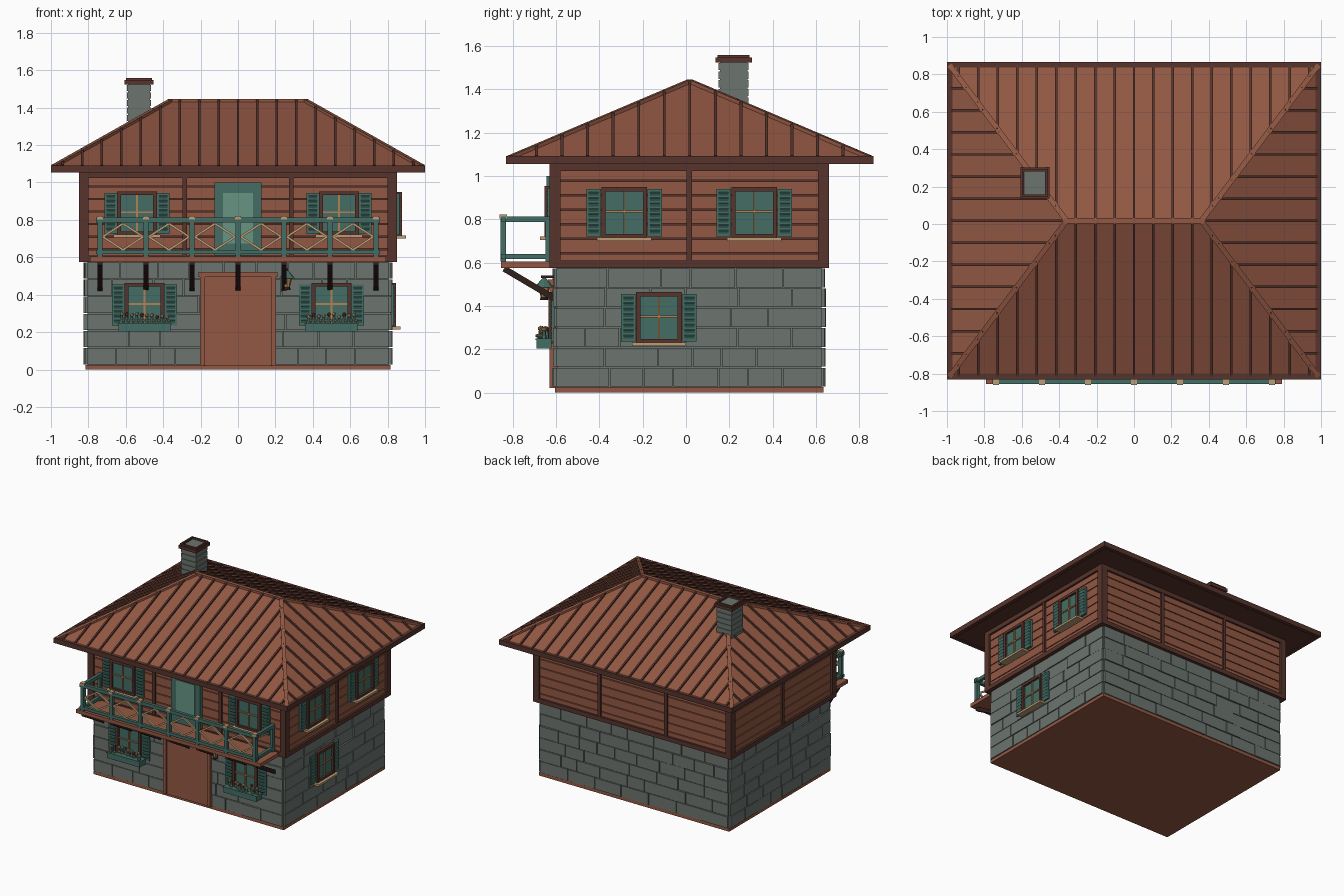
import bpy, bmesh, math, random
from mathutils import Matrix, Vector

random.seed(4)
cube = bpy.data.objects.get("Cube")
if cube:
    bpy.data.objects.remove(cube)

COLOURS = {
    "wood": (0.29, 0.098, 0.057), "dark_wood": (0.095, 0.034, 0.025),
    "stone": (0.15, 0.178, 0.162), "teal": (0.056, 0.155, 0.13),
    "pale_glass": (0.135, 0.30, 0.23), "tan": (0.50, 0.34, 0.18),
    "black_brown": (0.03, 0.013, 0.011), "red": (0.25, 0.035, 0.02),
    "amber": (0.45, 0.22, 0.09),
}
MATS = {}
for label, rgb in COLOURS.items():
    m = bpy.data.materials.new(label)
    m.use_nodes = True
    m.diffuse_color = (*rgb, 1)
    shader = m.node_tree.nodes["Principled BSDF"]
    shader.inputs["Base Color"].default_value = (*rgb, 1)
    shader.inputs["Roughness"].default_value = 0.8
    MATS[label] = m

CY = 0.015                       # house centre in y
T = Matrix.Translation


class Part:
    """One named object gathered from simple solids."""
    def __init__(self, name, frame=Matrix()):
        self.name, self.frame, self.bm, self.mats = name, frame, bmesh.new(), []

    def paint(self, verts, mat):
        if mat not in self.mats:
            self.mats.append(mat)
        for f in {f for v in verts for f in v.link_faces}:
            f.material_index = self.mats.index(mat)

    def box(self, c, s, mat, turn=Matrix()):
        m = self.frame @ T(c) @ turn @ Matrix.Diagonal((*s, 1))
        self.paint(bmesh.ops.create_cube(self.bm, size=1, matrix=m)["verts"], mat)

    def beam(self, p, q, w, h, mat):
        p, q = Vector(p), Vector(q)
        turn = (q - p).to_track_quat('Y', 'Z').to_matrix().to_4x4()
        self.box((p + q) / 2, (w, (q - p).length, h), mat, turn)

    def cone(self, c, r1, r2, depth, mat, sides=8):
        m = self.frame @ T(c)
        self.paint(bmesh.ops.create_cone(self.bm, cap_ends=True, segments=sides, radius1=r1,
                                         radius2=r2, depth=depth, matrix=m)["verts"], mat)

    def ball(self, c, r, mat):
        m = self.frame @ T(c)
        self.paint(bmesh.ops.create_icosphere(self.bm, subdivisions=1, radius=r,
                                              matrix=m)["verts"], mat)

    def done(self):
        mesh = bpy.data.meshes.new(self.name)
        self.bm.to_mesh(mesh)
        self.bm.free()
        for m in self.mats:
            mesh.materials.append(MATS[m])
        ob = bpy.data.objects.new(self.name, mesh)
        bpy.context.collection.objects.link(ob)


# Each wall frame: local x runs along the wall, local -y points outward
SIDES = ["front", "left", "back", "right"]
FRAMES = {s: T((0, CY, 0)) @ Matrix.Rotation(k * math.pi / 2, 4, 'Z') for k, s in enumerate(SIDES)}


def extents(side, hx, hy):
    return (hx, hy) if side in ("front", "back") else (hy, hx)


# Base and cores
p = Part("base_plate", FRAMES["front"])
p.box((0, 0, 0.0125), (1.63, 1.24, 0.025), "wood")
p.done()
p = Part("wall_cores", FRAMES["front"])
p.box((0, 0, 0.3), (1.61, 1.22, 0.56), "stone")
p.box((0, 0, 0.82), (1.63, 1.22, 0.49), "dark_wood")
p.done()

# Stone blocks, planks and timber frame on every side
for side in SIDES:
    frame = FRAMES[side]
    half, depth = extents(side, 0.81, 0.615)
    p = Part(side + "_stone_blocks", frame)
    row = 0.55 / 6
    for r in range(6):
        u = -half
        while u < half:
            end = u + random.uniform(0.13, 0.25)
            if end > half - 0.09:
                end = half
            out = random.uniform(-0.002, 0.006)
            p.box(((u + end) / 2, -depth, 0.025 + row * (r + 0.5)),
                  (end - u - 0.005, 0.02 + 2 * out, row - 0.005), "stone")
            u = end
    p.done()

    half, depth = extents(side, 0.84, 0.635)
    p = Part(side + "_planks", frame)
    for r in range(7):
        p.box((0, -depth + 0.02, 0.576 + 0.067 * (r + 0.5)), (2 * half - 0.02, 0.03, 0.061), "wood")
    p.done()
    p = Part(side + "_timber_frame", frame)
    for z, h in ((0.592, 0.034), (1.04, 0.034)):
        p.box((0, -depth + 0.005, z), (2 * half, 0.03, h), "dark_wood")
    posts = (-0.285, 0.285) if side in ("front", "back") else (0,)
    for u in posts:
        p.box((u, -depth + 0.005, 0.816), (0.025, 0.026, 0.46), "dark_wood")
    p.box((half - 0.015, -depth + 0.015, 0.816), (0.05, 0.05, 0.482), "dark_wood")
    p.done()


# Shuttered windows
def window(name, side, u, z, depth, sill=True):
    p = Part(name, FRAMES[side] @ T((u, -depth, z)))
    p.box((0, -0.004, 0), (0.19, 0.014, 0.22), "teal")
    for s in (-1, 1):
        p.box((s * 0.096, -0.01, 0), (0.02, 0.035, 0.235), "dark_wood")
        p.box((0, -0.01, s * 0.108), (0.21, 0.035, 0.02), "dark_wood")
        p.box((s * 0.141, -0.006, 0), (0.066, 0.018, 0.22), "teal")
        for k in range(8):
            p.box((s * 0.141, -0.015, (k - 3.5) * 0.025), (0.046, 0.008, 0.014), "teal",
                  Matrix.Rotation(0.5, 4, 'X'))
    p.box((0, -0.013, 0), (0.009, 0.012, 0.2), "amber")
    p.box((0, -0.013, 0.005), (0.176, 0.012, 0.009), "amber")
    if sill:
        p.box((0, -0.02, -0.122), (0.25, 0.06, 0.016), "tan")
    p.done()


for s, tag in ((-1, "right"), (1, "left")):
    window("front_upper_window_" + tag, "front", s * 0.54, 0.835, 0.64)
    window("front_lower_window_" + tag, "front", s * 0.5, 0.345, 0.622, False)
    # Flower box below the lower window
    p = Part("flower_box_" + tag, T((s * 0.5, -0.655, 0)))
    p.box((0, 0, 0.225), (0.28, 0.07, 0.042), "teal")
    p.box((0, 0, 0.246), (0.29, 0.078, 0.008), "teal")
    for k in range(10):
        x, y = (k - 4.5) * 0.027, random.uniform(-0.018, 0.018)
        h = random.uniform(0.025, 0.045)
        p.cone((x, y, 0.248 + h / 2), 0.014, 0.006, h, "teal", 6)
        p.ball((x, y, 0.252 + h), 0.012, ("tan", "red", "tan")[k % 3])
        p.ball((x + 0.01, y - 0.015, 0.262), 0.009, "tan")
    p.done()
window("side_upper_window_front", "left", -0.3, 0.83, 0.848)
window("side_upper_window_back", "left", 0.3, 0.83, 0.848)
window("side_lower_window", "left", -0.14, 0.345, 0.818)

# Front door and its frame
p = Part("front_door")
p.box((0, -0.605, 0.26), (0.37, 0.024, 0.48), "wood")
for s in (-1, 1):
    p.box((s * 0.19, -0.612, 0.262), (0.026, 0.036, 0.48), "wood")
p.box((0, -0.615, 0.508), (0.42, 0.045, 0.028), "wood")
p.done()

# Balcony door
p = Part("balcony_door")
p.box((0, -0.628, 0.805), (0.25, 0.03, 0.39), "teal")
p.box((0, -0.645, 0.81), (0.16, 0.006, 0.27), "pale_glass")
p.done()

# Balcony floor, braces and railing
XS = [k * 0.246 for k in range(-3, 4)]
p = Part("balcony_floor")
p.box((0, -0.735, 0.59), (1.58, 0.24, 0.028), "wood")
p.done()
p = Part("balcony_braces")
for x in XS:
    p.beam((x, -0.84, 0.572), (x, -0.6, 0.43), 0.028, 0.028, "black_brown")
p.done()
p = Part("balcony_railing")
for z, h in ((0.628, 0.022), (0.8, 0.026)):
    p.box((0, -0.843, z), (1.52, 0.024, h), "teal")
    for s in (-1, 1):
        p.box((s * 0.74, -0.735, z), (0.024, 0.23, h), "teal")
for x in XS:
    p.box((x, -0.843, 0.705), (0.026, 0.026, 0.2), "teal")
    p.box((x, -0.843, 0.812), (0.034, 0.034, 0.018), "tan")
for s in (-1, 1):
    p.box((s * 0.74, -0.637, 0.705), (0.024, 0.024, 0.2), "teal")
p.done()
p = Part("railing_diamonds")
for x in XS[:-1]:
    for s in (-1, 1):
        for t in (-1, 1):
            mid = x + 0.123
            p.beam((mid + s * 0.108, -0.843, 0.71), (mid, -0.843, 0.71 + t * 0.07),
                   0.012, 0.012, "tan")
p.done()

# Wall lantern beside the door
p = Part("lantern", T((0.262, -0.655, 0)))
p.box((0, 0.02, 0.535), (0.012, 0.07, 0.012), "black_brown")
p.cone((0, 0, 0.508), 0.045, 0.006, 0.045, "teal")
p.cone((0, 0, 0.463), 0.016, 0.026, 0.045, "amber")
p.cone((0, 0, 0.433), 0.02, 0.016, 0.014, "black_brown")
p.done()

# Hipped roof
EX, EY, EZ, RX, RZ = 0.985, 0.83, 1.083, 0.36, 1.435
ROOF = T((0, 0.0175, 0))
p = Part("roof", ROOF)
corners = [(sx * EX, sy * EY, z) for sx in (-1, 1) for sy in (-1, 1) for z in (1.06, EZ)]
verts = [p.bm.verts.new(ROOF @ Vector(c)) for c in corners + [(-RX, 0, RZ), (RX, 0, RZ)]]
bmesh.ops.convex_hull(p.bm, input=verts)
p.paint(verts, "wood")
p.bm.normal_update()
for f in p.bm.faces:
    if f.normal.z < -0.5:
        p.mats += [] if "dark_wood" in p.mats else ["dark_wood"]
        f.material_index = p.mats.index("dark_wood")
p.done()


def slope_point(t, x, y):
    return (x, y, EZ + t * (RZ - EZ) + 0.003)


p = Part("roof_battens", ROOF)
for s in (-1, 1):
    for k in range(-9, 10):
        x = k * 0.104
        t = min(1, (EX - abs(x)) / (EX - RX))
        p.beam(slope_point(0, x, s * EY), slope_point(t, x, s * EY * (1 - t)),
               0.013, 0.018, "dark_wood")
    for k in range(-6, 7):
        y = k * 0.118
        t = 1 - abs(y) / EY
        p.beam(slope_point(0, s * EX, y), slope_point(t, s * (EX - t * (EX - RX)), y),
               0.013, 0.018, "dark_wood")
p.done()
p = Part("roof_hip_caps", ROOF)
for sx in (-1, 1):
    for sy in (-1, 1):
        p.beam((sx * EX, sy * EY, EZ), (sx * RX, 0, RZ), 0.028, 0.022, "wood")
p.box((0, 0, RZ), (2 * RX + 0.03, 0.028, 0.022), "wood")
p.done()
p = Part("roof_fascia", ROOF)
for s in (-1, 1):
    p.box((0, s * 0.833, 1.073), (2.0, 0.03, 0.038), "dark_wood")
    p.box((s * 0.985, 0, 1.073), (0.03, 1.69, 0.038), "dark_wood")
p.done()

# Chimney with stone courses and a timber cap
p = Part("chimney", T((-0.53, 0.22, 0)))
p.box((0, 0, 1.37), (0.118, 0.128, 0.33), "stone")
for k in range(7):
    p.box((0, 0, 1.265 + k * 0.04), (0.128, 0.138, 0.034), "stone")
p.box((0, 0, 1.535), (0.13, 0.14, 0.02), "stone")
for s in (-1, 1):
    p.box((s * 0.066, 0, 1.535), (0.022, 0.168, 0.024), "dark_wood")
    p.box((0, s * 0.072, 1.535), (0.154, 0.022, 0.024), "dark_wood")
    p.box((s * 0.064, 0, 1.552), (0.012, 0.148, 0.014), "dark_wood")
    p.box((0, s * 0.068, 1.552), (0.134, 0.012, 0.014), "dark_wood")
p.done()
